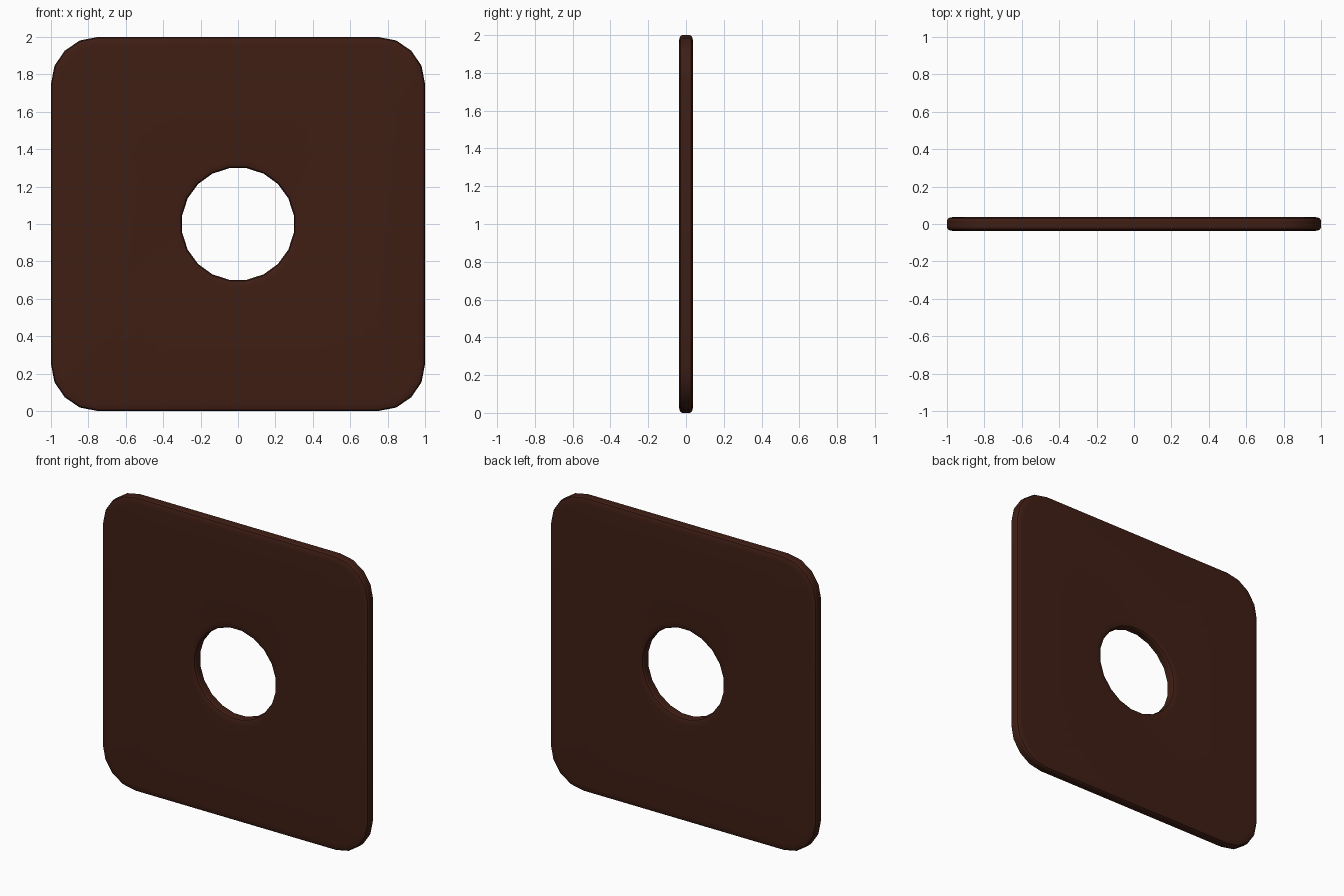
import bpy, bmesh
from math import cos, sin, radians

if "Cube" in bpy.data.objects:
    bpy.data.objects.remove(bpy.data.objects["Cube"])

SEG = 4                 # segments per rounded corner
HALF_T = 0.0375         # half the plate thickness
# edge rounding: (inset from the rim, depth)
EDGE = [(0.045, HALF_T), (0.02, 0.0355), (0.006, 0.030), (0.0, 0.020)]


def outer_loop(inset):
    """Rounded square outline, shrunk by inset."""
    pts = []
    for q in range(4):
        for k in range(SEG + 1):
            a = radians(90 * q + 90 * k / SEG)
            c = radians(90 * q + 45)
            sx, sz = (1 if cos(c) > 0 else -1), (1 if sin(c) > 0 else -1)
            r = 0.25 - inset
            pts.append((sx * 0.75 + r * cos(a), 1 + sz * 0.75 + r * sin(a)))
    return pts


def hole_loop(inset):
    """Round hole outline with the same number of points."""
    n = 4 * (SEG + 1)
    r = 0.302 + inset
    return [(r * cos(radians(360 * (i + 0.5) / n)),
             1 + r * sin(radians(360 * (i + 0.5) / n))) for i in range(n)]


# closed section: outer rim front to back, then hole rim back to front
rings = [(outer_loop(i), -d) for i, d in EDGE]
rings += [(outer_loop(i), d) for i, d in reversed(EDGE)]
rings += [(hole_loop(i), d) for i, d in EDGE]
rings += [(hole_loop(i), -d) for i, d in reversed(EDGE)]

bm = bmesh.new()
loops = [[bm.verts.new((x, y, z)) for x, z in pts] for pts, y in rings]
for a, b in zip(loops, loops[1:] + loops[:1]):
    n = len(a)
    for i in range(n):
        j = (i + 1) % n
        bm.faces.new((a[i], a[j], b[j], b[i]))
bmesh.ops.recalc_face_normals(bm, faces=bm.faces)
mesh = bpy.data.meshes.new("plate")
bm.to_mesh(mesh)
bm.free()

# plate with centre hole
plate = bpy.data.objects.new("plate", mesh)
bpy.context.collection.objects.link(plate)
mat = bpy.data.materials.new("dark_brown")
mat.diffuse_color = (0.05, 0.013, 0.007, 1)
mat.use_nodes = True
mat.node_tree.nodes["Principled BSDF"].inputs["Base Color"].default_value = mat.diffuse_color
mesh.materials.append(mat)
bpy.context.view_layer.objects.active = plate
plate.select_set(True)
bpy.ops.object.shade_smooth_by_angle(angle=radians(30))
